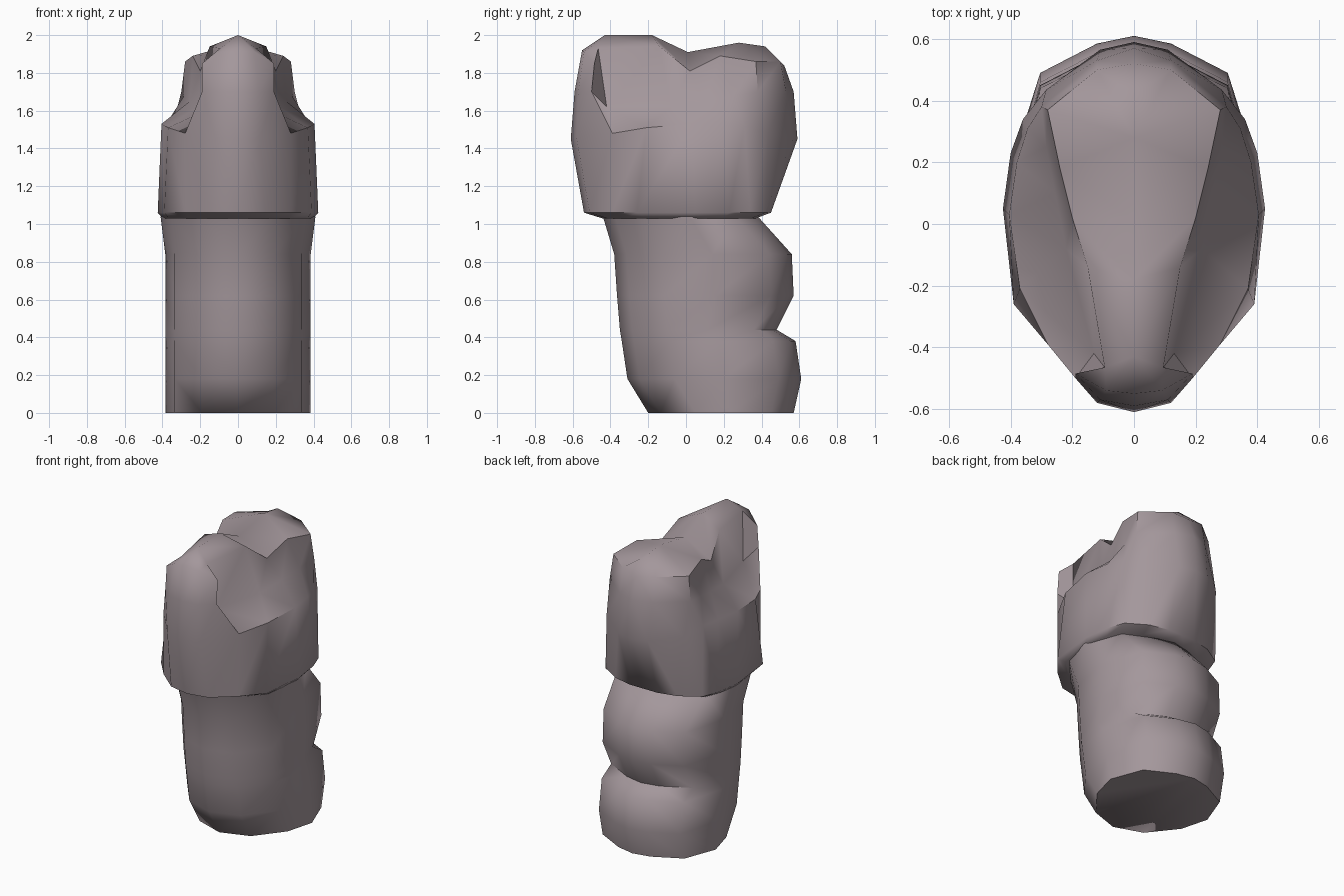
import bpy, bmesh, math

if "Cube" in bpy.data.objects:
    bpy.data.objects.remove(bpy.data.objects["Cube"])

mat = bpy.data.materials.new("mauve_grey")
mat.diffuse_color = (0.37, 0.31, 0.33, 1)
mat.use_nodes = True
mat.node_tree.nodes["Principled BSDF"].inputs["Base Color"].default_value = mat.diffuse_color


def finish(name, bm, angle):
    """Weld the halves, orient, shade and colour the part."""
    bmesh.ops.remove_doubles(bm, verts=bm.verts, dist=0.0005)
    bmesh.ops.recalc_face_normals(bm, faces=bm.faces)
    me = bpy.data.meshes.new(name)
    bm.to_mesh(me)
    bm.free()
    me.materials.append(mat)
    ob = bpy.data.objects.new(name, me)
    bpy.context.collection.objects.link(ob)
    bpy.ops.object.select_all(action='DESELECT')
    ob.select_set(True)
    bpy.context.view_layer.objects.active = ob
    bpy.ops.object.shade_smooth_by_angle(angle=math.radians(angle))
    return ob


def mirrored(bm, pts):
    """Add one face and its mirror image across x = 0."""
    for s in (1, -1):
        bm.faces.new([bm.verts.new((p[0] * s, p[1], p[2])) for p in pts])


def loft(bm, rings):
    """Skin half-contours that run from front centre to back centre."""
    for a, b in zip(rings, rings[1:]):
        for i in range(len(a) - 1):
            mirrored(bm, (a[i], a[i + 1], b[i + 1], b[i]))


# Lower column: (height, front y, back y, half width), two bulges at the back
column = [(0, -.20, .57, .385), (.18, -.31, .61, .385), (.38, -.34, .58, .385),
          (.44, -.35, .48, .385), (.62, -.365, .57, .385), (.84, -.38, .56, .385),
          (1.04, -.44, .38, .41)]
rings = [[(0, f, z), (.19, f + .065, z), (w * .87, f + .25, z), (w, (f + b) / 2 + .05, z),
          (w * .79, b - .12, z), (.12, b - .025, z), (0, b, z)] for z, f, b, w in column]
bm = bmesh.new()
loft(bm, rings)
mirrored(bm, rings[0])
mirrored(bm, rings[-1])
finish("column", bm, 60)

# Head: collar, widest ring, side hollow and crest edge
collar = [(0, -.54, 1.06), (.14, -.51, 1.06), (.28, -.39, 1.06), (.39, -.26, 1.06),
          (.425, .05, 1.06), (.40, .23, 1.06), (.36, .34, 1.06), (.23, .42, 1.06),
          (.1, .45, 1.06), (0, .45, 1.06)]
under = [(x * .94, y * .82, 1.03) for x, y, z in collar]
belly = [(0, -.61, 1.45), (.12, -.58, 1.46), (.28, -.39, 1.48), (.37, -.21, 1.51),
         (.405, .03, 1.53), (.38, .2, 1.53), (.345, .31, 1.52), (.285, .435, 1.48),
         (.11, .565, 1.45), (0, .59, 1.45)]
hollow = [(0, -.59, 1.7), (.11, -.57, 1.7), (.19, -.50, 1.7), (.13, -.42, 1.62),
          (.22, -.08, 1.62), (.255, .1, 1.65), (.285, .25, 1.68), (.30, .38, 1.7),
          (.12, .53, 1.7), (0, .57, 1.7)]
edge = [(0, -.55, 1.92), (.09, -.54, 1.91), (.19, -.485, 1.85), (.095, -.465, 1.93),
        (.15, -.14, 1.94), (.20, .02, 1.81), (.24, .18, 1.89), (.28, .37, 1.86),
        (.12, .50, 1.86), (0, .52, 1.84)]
ridge = [(0, -.43, 2.0), (0, -.18, 2.0), (0, .01, 1.91), (0, .28, 1.96), (0, .42, 1.94)]

bm = bmesh.new()
loft(bm, [under, collar, belly, hollow, edge])
mirrored(bm, under)
# Crest roof joining the edge to the centre ridge
r, e = ridge, edge
for face in [(r[0], e[0], e[1]), (r[0], e[1], e[2], e[3]), (r[0], e[3], e[4], r[1]),
             (r[1], e[4], e[5], r[2]), (r[2], e[5], e[6], r[3]), (r[3], e[6], e[7]),
             (r[3], e[7], e[8], r[4]), (r[4], e[8], e[9])]:
    mirrored(bm, face)
finish("head", bm, 55)
